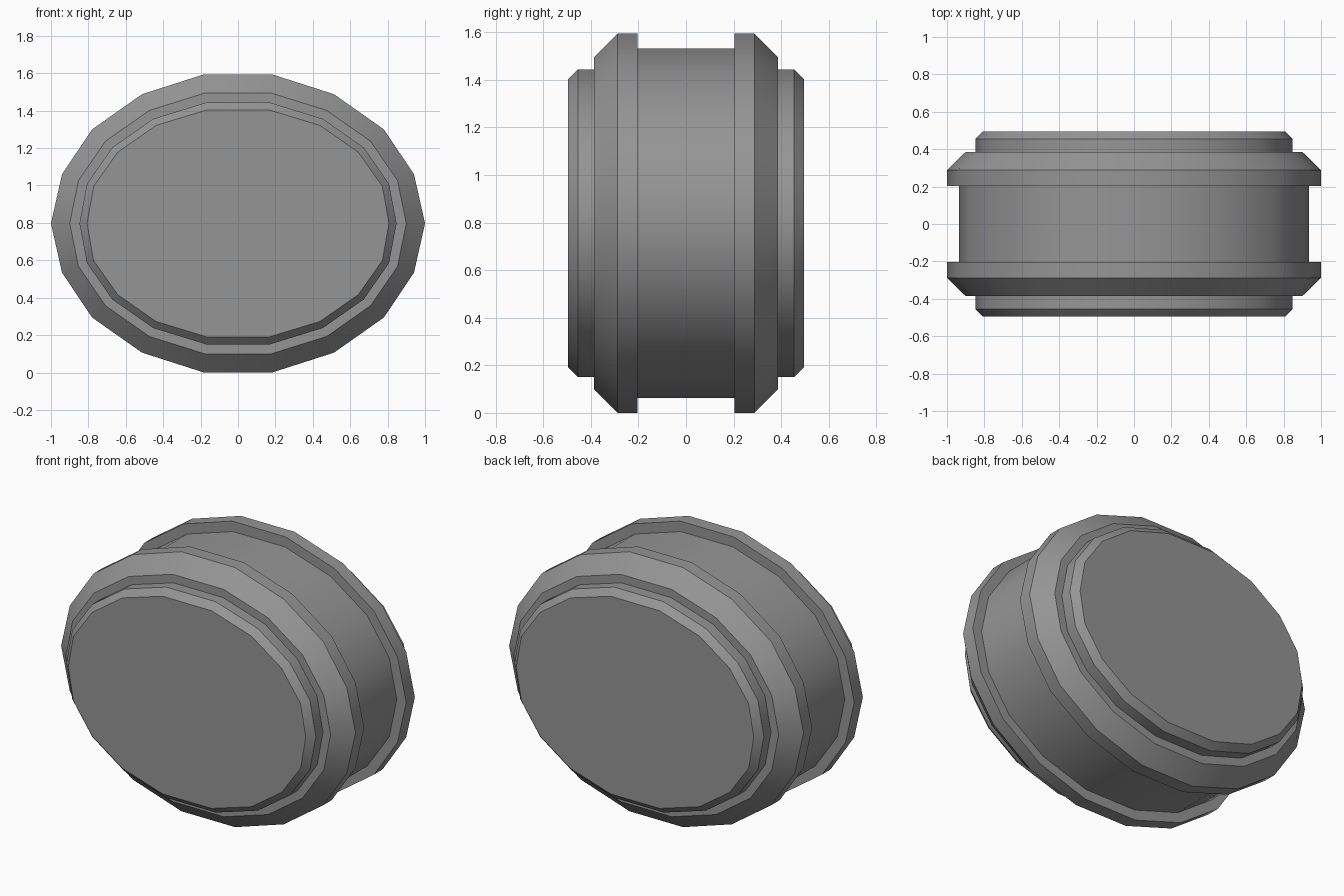
import bpy
import bmesh
import math

cube = bpy.data.objects.get("Cube")
if cube:
    bpy.data.objects.remove(cube, do_unlink=True)

# Single grey material
GREY = (0.30, 0.30, 0.30, 1.0)
grey = bpy.data.materials.new("mid_grey")
grey.use_nodes = True
grey.diffuse_color = GREY
bsdf = next(n for n in grey.node_tree.nodes if n.type == 'BSDF_PRINCIPLED')
bsdf.inputs["Base Color"].default_value = GREY

CENTRE_Z = 0.797
# One quarter of the oval outline (x, z): widest rim, and the flat end face
RIM = [(1.0, 0.0), (0.941, 0.263), (0.78, 0.503), (0.513, 0.691), (0.182, 0.797)]
FACE = [(0.807, 0.0), (0.772, 0.198), (0.643, 0.381), (0.438, 0.524), (0.166, 0.607)]
# Half profile from end face to groove: (distance from middle, inset from rim 0..1)
HALF = [(0.495, 1.0), (0.455, 0.79), (0.386, 0.79), (0.386, 0.52),
        (0.288, 0.0), (0.204, 0.0), (0.204, 0.33)]


def oval(inset):
    """Full outline blended between the rim and the end face."""
    q = [(a + (c - a) * inset, b + (d - b) * inset)
         for (a, b), (c, d) in zip(RIM, FACE)]
    top = q + [(-x, z) for x, z in reversed(q)]
    return top + [(x, -z) for x, z in reversed(top[1:-1])]


# Loft the stepped drum through all its rings
profile = [(-y, i) for y, i in HALF] + list(reversed(HALF))
bm = bmesh.new()
rings = [[bm.verts.new((x, y, CENTRE_Z + z)) for x, z in oval(inset)]
         for y, inset in profile]
for a, b in zip(rings, rings[1:]):
    n = len(a)
    for k in range(n):
        bm.faces.new((a[k], a[(k + 1) % n], b[(k + 1) % n], b[k]))
bm.faces.new(rings[0])
bm.faces.new(rings[-1])
bmesh.ops.recalc_face_normals(bm, faces=bm.faces)

mesh = bpy.data.meshes.new("stepped_drum")
bm.to_mesh(mesh)
bm.free()
mesh.materials.append(grey)
drum = bpy.data.objects.new("stepped_drum", mesh)
bpy.context.collection.objects.link(drum)

# Smooth around the oval, crisp at the steps and bevels
bpy.ops.object.select_all(action='DESELECT')
drum.select_set(True)
bpy.context.view_layer.objects.active = drum
bpy.ops.object.shade_smooth_by_angle(angle=math.radians(30))
